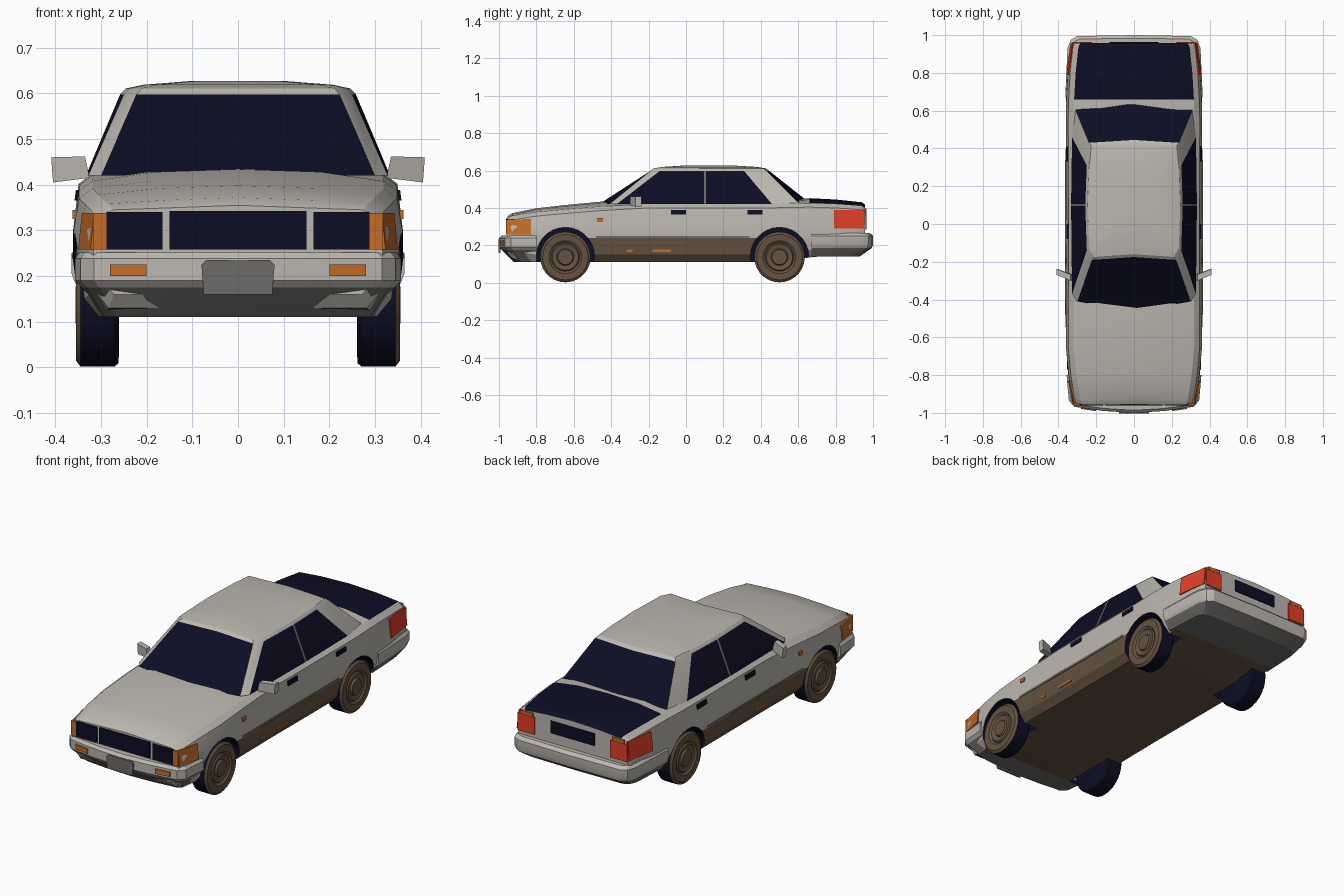
import bpy, bmesh
from math import sin, cos, tau, radians
from mathutils import Vector

if "Cube" in bpy.data.objects:
    bpy.data.objects.remove(bpy.data.objects["Cube"])


def material(name, *rgb):
    m = bpy.data.materials.new(name)
    m.diffuse_color = (*rgb, 1)
    m.use_nodes = True
    m.node_tree.nodes["Principled BSDF"].inputs["Base Color"].default_value = (*rgb, 1)
    return m


PAINT = material("warm grey paint", .50, .475, .435)
GLASS = material("navy glass", .004, .004, .018)
BROWN = material("dull brown", .13, .085, .053)
TRIM = material("trim grey", .15, .145, .14)
ORANGE = material("indicator orange", .55, .15, .02)
RED = material("tail lamp red", .75, .05, .02)


def loft(name, rings, mats, rule=None):
    """Skin closed rings of points; rule(centre, normal, row) picks the material slot."""
    bm = bmesh.new()
    layers = [[bm.verts.new(p) for p in ring] for ring in rings]
    n = len(layers[0])
    rows = {}
    for row, (a, b) in enumerate(zip(layers, layers[1:])):
        for i in range(n):
            j = (i + 1) % n
            rows[bm.faces.new((a[i], a[j], b[j], b[i]))] = row
    rows[bm.faces.new(layers[0])] = -1
    rows[bm.faces.new(layers[-1])] = len(layers)
    bmesh.ops.recalc_face_normals(bm, faces=bm.faces[:])
    if rule:
        for f, row in rows.items():
            f.material_index = rule(f.calc_center_median(), f.normal, row)
    mesh = bpy.data.meshes.new(name)
    bm.to_mesh(mesh)
    bm.free()
    for m in mats:
        mesh.materials.append(m)
    ob = bpy.data.objects.new(name, mesh)
    bpy.context.collection.objects.link(ob)
    return ob


def activate(ob):
    bpy.ops.object.select_all(action='DESELECT')
    ob.select_set(True)
    bpy.context.view_layer.objects.active = ob


def smooth(ob):
    activate(ob)
    bpy.ops.object.shade_smooth_by_angle(angle=radians(25))


def full(half):
    """Close a half outline, which starts and ends on the centre line."""
    return half + [(-x, y, z) for x, y, z in reversed(half) if x > 0]


def panel(name, mat, corners, out):
    """Thin plate from corner points, pushed along out."""
    ring = [Vector(c) for c in corners]
    return loft(name, [ring, [c + Vector(out) for c in ring]], [mat])


def pair(name, mat, corners, out):
    for side, s in (("left", 1), ("right", -1)):
        panel(f"{side}_{name}", mat, [(s * x, y, z) for x, y, z in corners],
              (s * out[0], out[1], out[2]))


def rect(x0, x1, z0, z1, y):
    return [(x0, y, z0), (x1, y, z0), (x1, y, z1), (x0, y, z1)]


def side_rect(y0, y1, z0, z1, x0, x1, lean=0):
    return [(x0, y0, z0), (x1, y1, z0), (x1 - lean, y1, z1), (x0 - lean, y0, z1)]


# Lower body: y, half width, underside, shoulder height, centre height
STATIONS = [
    (-.955, .317, .16, .345, .355), (-.93, .328, .13, .358, .372),
    (-.8, .348, .11, .378, .398), (-.65, .362, .11, .392, .415),
    (-.45, .362, .11, .408, .434), (-.2, .36, .11, .422, .43),
    (.45, .362, .11, .422, .43), (.53, .363, .115, .424, .44),
    (.66, .36, .135, .426, .452), (.8, .352, .15, .422, .445),
    (.94, .337, .17, .412, .43), (.958, .328, .18, .4, .417)]


def section(y, w, low, shoulder, top):
    return full([(0, y, low), (w - .045, y, low), (w - .012, y, low + .04),
                 (w, y, .24), (w - .002, y, .3), (w - .014, y, shoulder - .022),
                 (w - .043, y, shoulder), (w * .5, y, top - .006), (0, y, top)])


def body_rule(c, n, row):
    if n.z > .8 and .6 < c.y < .95 and abs(c.x) < .28:
        return 1
    if n.z < -.7 or (c.z < .22 and -.7 < c.y < .52):
        return 2
    return 0


BODY_MATS = [PAINT, GLASS, BROWN]
body = loft("body_shell", [section(*s) for s in STATIONS], BODY_MATS, body_rule)


def disc(x, r, y, z, n=28):
    return [(x, y + r * cos(tau * i / n), z + r * sin(tau * i / n)) for i in range(n)]


# Wheels and wheel arches
AXLES = {"front": -.645, "rear": .5}
TYRE = [(.26, .1), (.262, .128), (.27, .135), (.345, .135), (.355, .122),
        (.354, .088), (.345, .076), (.352, .07), (.346, .045), (.356, .04)]
for end, y in AXLES.items():
    for side, s in (("left", 1), ("right", -1)):
        wheel = loft(f"{end}_{side}_wheel", [disc(s * x, r, y, .137) for x, r in TYRE],
                     [GLASS, BROWN], lambda c, n, row: int(row > 2))
        smooth(wheel)
        cutter = loft("arch_cutter", [disc(s * x, .156, y, .14) for x in (.24, .5)],
                      BODY_MATS, lambda c, n, row: 1)
        cutter.hide_render = True
        cut = body.modifiers.new("arch", 'BOOLEAN')
        cut.operation = 'DIFFERENCE'
        cut.solver = 'EXACT'
        cut.object = cutter
        activate(body)
        bpy.ops.object.modifier_apply(modifier=cut.name)
        bpy.data.objects.remove(cutter)
smooth(body)

# Cabin: base and top outlines share their columns
BASE = [(0, -.465), (.3, -.41), (.328, -.37), (.333, .095), (.333, .107),
        (.328, .46), (.312, .61), (0, .67)]
TOP = [(0, -.175), (.222, -.19), (.25, -.14), (.258, .095), (.258, .107),
       (.25, .31), (.238, .43), (0, .445)]


def roof_ring(k, z):
    return full([(x * k, .12 + (y - .12) * k, z) for x, y in TOP])


def cabin_rule(c, n, row):
    if row != 0:
        return 0
    if abs(n.y) > .5 and abs(c.x) < .2:
        return 1
    if abs(c.x) > .28 and -.3 < c.y < .35:
        return 2 if .09 < c.y < .11 else 1
    return 0


smooth(loft("cabin", [full([(x, y, .42) for x, y in BASE]), roof_ring(1, .598),
                      roof_ring(.95, .611), roof_ring(.8, .619), roof_ring(.4, .627)],
            [PAINT, GLASS, TRIM], cabin_rule))


# Bumpers: plan outline stacked through levels of z, width scale, depth scale
def bumper(name, outline, levels):
    y0 = outline[-1][1]
    rings = [full([(x * sx, y0 + (y - y0) * k, z) for x, y in outline]) for z, sx, k in levels]
    smooth(loft(name, rings, [PAINT, TRIM], lambda c, n, row: int(row < 1)))


bumper("front_bumper",
       [(0, -1), (.16, -.99), (.315, -.968), (.345, -.935), (.357, -.8), (0, -.8)],
       [(.11, .84, .6), (.175, .96, .93), (.19, 1, 1), (.238, 1, 1), (.252, .97, .93)])
bumper("rear_bumper",
       [(0, 1), (.3, .995), (.335, .975), (.352, .93), (.364, .67), (0, .67)],
       [(.14, .9, .78), (.185, .98, .98), (.205, 1, 1), (.25, 1, 1), (.266, .97, .95)])

# Front lamps, grille and plates
panel("grille", GLASS, rect(-.15, .15, .258, .343, -.953), (0, -.009, 0))
panel("front_number_plate", TRIM, [(-.07, -.993, .235), (.07, -.993, .235), (.08, -.993, .225),
                                   (.075, -.993, .16), (-.075, -.993, .16), (-.08, -.993, .225)],
      (0, -.009, 0))
pair("headlamp", GLASS, rect(.165, .288, .258, .34, -.953), (0, -.009, 0))
pair("front_indicator", ORANGE, rect(.288, .317, .258, .338, -.953), (0, -.009, 0))
pair("corner_indicator", ORANGE, side_rect(-.955, -.83, .258, .338, .314, .341, .008), (.009, 0, 0))
pair("bumper_indicator", ORANGE, [(.2, -.982, .2), (.28, -.97, .2), (.28, -.97, .225),
                                  (.2, -.982, .225)], (0, -.009, 0))

# Rear lamps and plate
panel("rear_number_plate", GLASS, rect(-.13, .13, .32, .385, .956), (0, .008, 0))
pair("tail_lamp", RED, rect(.225, .326, .285, .378, .956), (0, .008, 0))
pair("rear_indicator", ORANGE, rect(.235, .308, .379, .397, .956), (0, .008, 0))
pair("side_tail_lamp", RED, side_rect(.79, .955, .29, .39, .35, .327, .011), (.009, 0, 0))

# Side trim, handles and repeaters
pair("side_moulding", TRIM, side_rect(-.48, .34, .238, .25, .357, .357), (.007, 0, 0))
for label, y in (("front", -.08), ("rear", .33)):
    pair(f"{label}_door_handle", GLASS, side_rect(y, y + .08, .365, .388, .35, .35, .003),
         (.008, 0, 0))
pair("side_repeater", ORANGE, side_rect(-.475, -.445, .325, .345, .354, .354), (.008, 0, 0))
for label, y, length in (("front", -.315, .03), ("rear", -.18, .1)):
    pair(f"{label}_sill_reflector", ORANGE, side_rect(y, y + length, .165, .177, .346, .346),
         (.009, 0, 0))

# Door mirrors
pair("mirror_housing", PAINT, [(.325, -.3, .415), (.405, -.27, .405), (.409, -.27, .46),
                               (.335, -.3, .462)], (0, .032, 0))
